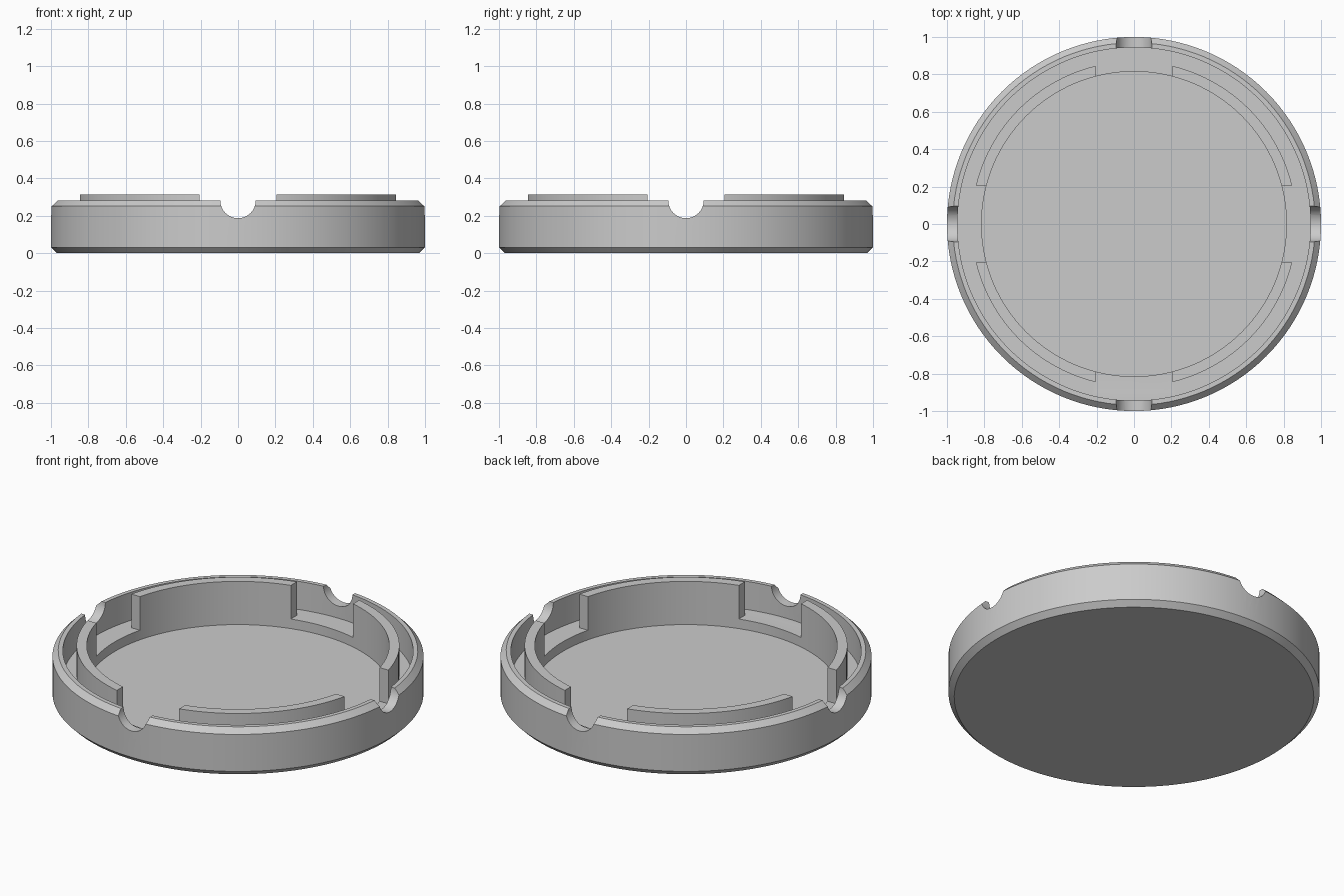
import bpy, bmesh, math
from mathutils import Matrix, Vector

if "Cube" in bpy.data.objects:
    bpy.data.objects.remove(bpy.data.objects["Cube"])

SEGMENTS = 128
FLOOR, LEDGE, RIM, TAB_TOP = 0.058, 0.115, 0.282, 0.315
INNER, TAB_OUTER, WALL_INNER = 0.815, 0.87, 0.944
CHAMFER = 0.031
GAP, NOTCH = 0.205, 0.095

grey = bpy.data.materials.new("light grey")
grey.use_nodes = True
grey.diffuse_color = (0.6, 0.6, 0.6, 1)
grey.node_tree.nodes["Principled BSDF"].inputs["Base Color"].default_value = (0.6, 0.6, 0.6, 1)


def add_object(name, bm):
    mesh = bpy.data.meshes.new(name)
    bmesh.ops.recalc_face_normals(bm, faces=bm.faces)
    bm.to_mesh(mesh)
    bm.free()
    mesh.materials.append(grey)
    obj = bpy.data.objects.new(name, mesh)
    bpy.context.collection.objects.link(obj)
    return obj


def lathe(name, profile):
    bm = bmesh.new()
    verts = [bm.verts.new((r, 0, z)) for r, z in profile]
    edges = [bm.edges.new(pair) for pair in zip(verts, verts[1:])]
    bmesh.ops.spin(bm, geom=verts + edges, cent=(0, 0, 0), axis=(0, 0, 1),
                   angle=math.tau, steps=SEGMENTS)
    bmesh.ops.remove_doubles(bm, verts=bm.verts, dist=0.0001)
    bmesh.ops.holes_fill(bm, edges=bm.edges, sides=0)
    return add_object(name, bm)


def cut(target, name, bm):
    cutter = add_object(name, bm)
    cutter.hide_render = True
    mod = target.modifiers.new(name, "BOOLEAN")
    mod.operation = "DIFFERENCE"
    mod.solver = "EXACT"
    mod.object = cutter
    bpy.context.view_layer.objects.active = target
    bpy.ops.object.modifier_apply(modifier=mod.name)
    bpy.data.objects.remove(cutter)


# Round tray: base, outer wall, groove and raised inner ring
tray = lathe("round_tray", [
    (1 - CHAMFER, 0), (1, CHAMFER), (1, RIM - CHAMFER), (1 - CHAMFER, RIM),
    (WALL_INNER, RIM), (WALL_INNER, LEDGE), (TAB_OUTER, LEDGE),
    (TAB_OUTER, TAB_TOP), (INNER, TAB_TOP), (INNER, FLOOR)])

for turn in (0, math.pi / 2):
    spin = Matrix.Rotation(turn, 4, "Z")

    # Straight gaps that split the inner ring into four curved tabs
    bm = bmesh.new()
    size = Vector((2 * GAP, 1.8, 0.4))
    place = Matrix.Translation((0, 0, LEDGE + size.z / 2))
    bmesh.ops.create_cube(bm, size=1, matrix=spin @ place @ Matrix.Diagonal(size).to_4x4())
    cut(tray, "gap_cutter", bm)

    # Half-round notches through the outer wall
    bm = bmesh.new()
    place = Matrix.Translation((0, 0, RIM)) @ Matrix.Rotation(math.pi / 2, 4, "X")
    # Keep the cylinder clear of the tabs by cutting each side separately
    for side in (-1, 1):
        shift = Matrix.Translation((0, side * 1.0, 0))
        bmesh.ops.create_cone(bm, cap_ends=True, segments=48, radius1=NOTCH, radius2=NOTCH,
                              depth=0.2, matrix=spin @ shift @ place)
    cut(tray, "notch_cutter", bm)

# Smooth round walls with crisp edges
bpy.ops.object.select_all(action="DESELECT")
tray.select_set(True)
bpy.context.view_layer.objects.active = tray
bpy.ops.object.shade_smooth_by_angle(angle=math.radians(25))
